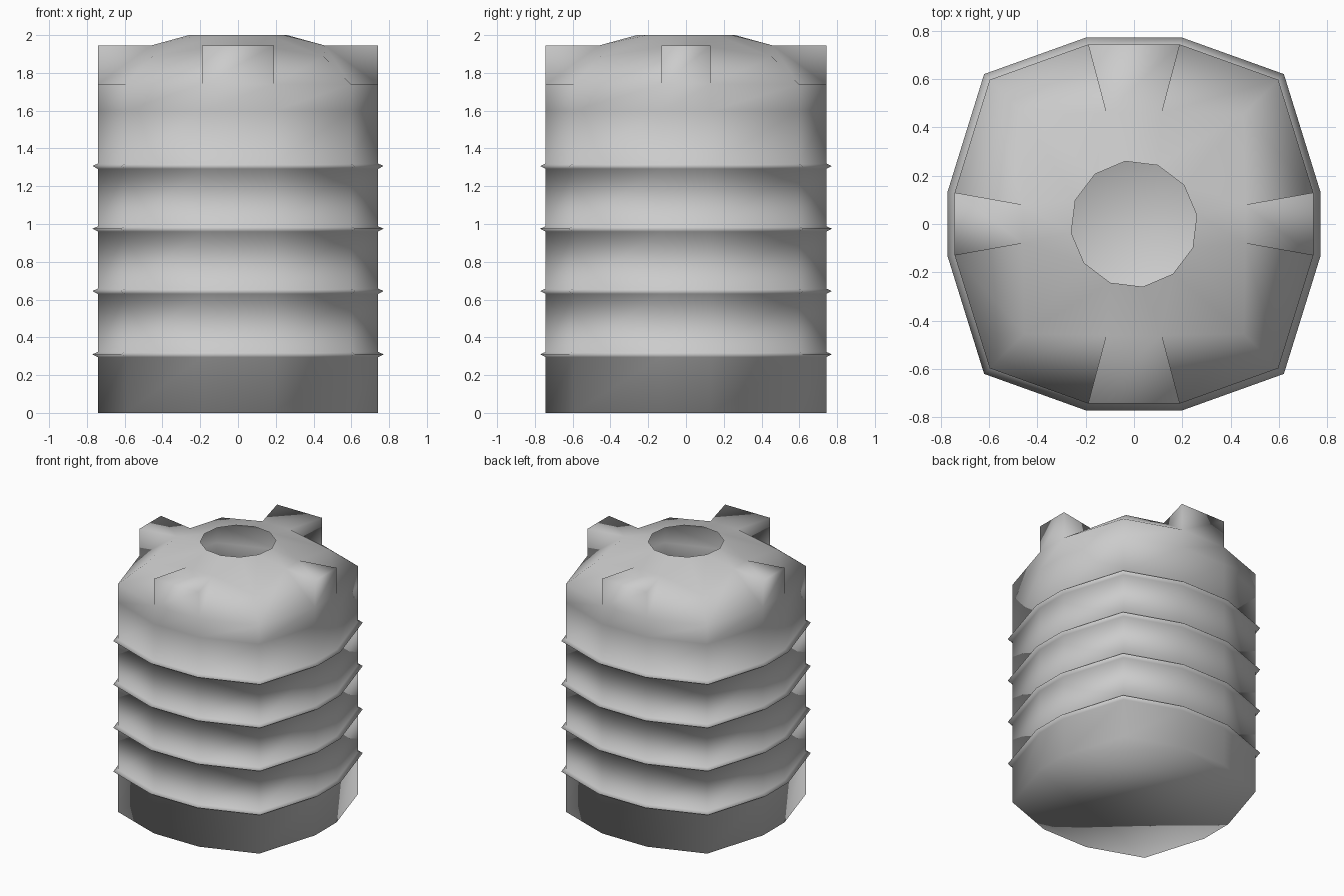
import bpy, bmesh
from math import cos, sin, radians

if "Cube" in bpy.data.objects:
    bpy.data.objects.remove(bpy.data.objects["Cube"])


def mirror_quadrant(points):
    """Turn three first-quadrant points into a counter-clockwise 12-gon."""
    q = list(points)
    half = q + [(-p[0],) + tuple(p[1:]) for p in reversed(q)]
    return half + [(-p[0], -p[1]) + tuple(p[2:]) for p in half]


plan = mirror_quadrant([(0.742, 0.13), (0.597, 0.597), (0.19, 0.743)])
shoulder = mirror_quadrant([(0.46, 0.08, 1.945), (0.455, 0.455, 1.885), (0.115, 0.46, 1.945)])
N = len(plan)
bm = bmesh.new()


def ring(z, s=1.0):
    return [bm.verts.new((x * s, y * s, z)) for x, y in plan]


def bridge(a, b):
    for i in range(N):
        j = (i + 1) % N
        bm.faces.new((a[i], a[j], b[j], b[i]))


# Wall with four thin ribs
profile = [(0.0, 1.0)]
for z in (0.31, 0.645, 0.975, 1.307):
    profile += [(z - 0.015, 1.0), (z, 1.039), (z + 0.013, 1.0)]
profile += [(1.6, 1.0), (1.74, 1.0)]
rings = [ring(z, s) for z, s in profile]
for a, b in zip(rings, rings[1:]):
    bridge(a, b)

# Base
bm.faces.new(list(reversed(rings[0])))

# Shoulder with four raised lifting blocks
eave = rings[-1]
inner = [bm.verts.new(p) for p in shoulder]
for i in range(N):
    j = (i + 1) % N
    if i % 3 == 2:
        # the short sides (between mirrored quadrants) carry a block
        a = bm.verts.new((*plan[i], 1.945))
        b = bm.verts.new((*plan[j], 1.945))
        bm.faces.new((eave[i], eave[j], b, a))
        bm.faces.new((a, b, inner[j], inner[i]))
        bm.faces.new((eave[i], a, inner[i]))
        bm.faces.new((eave[j], inner[j], b))
    else:
        bm.faces.new((eave[i], eave[j], inner[j], inner[i]))

# Shallow cone up to the open round hatch
hatch = [bm.verts.new((0.262 * cos(radians(8 + 30 * i)),
                       0.262 * sin(radians(8 + 30 * i)), 2.0)) for i in range(N)]
bridge(inner, hatch)

for f in bm.faces:
    f.smooth = True
mesh = bpy.data.meshes.new("ribbed_tank")
bm.to_mesh(mesh)
bm.free()
bpy.context.collection.objects.link(bpy.data.objects.new("ribbed_tank", mesh))
